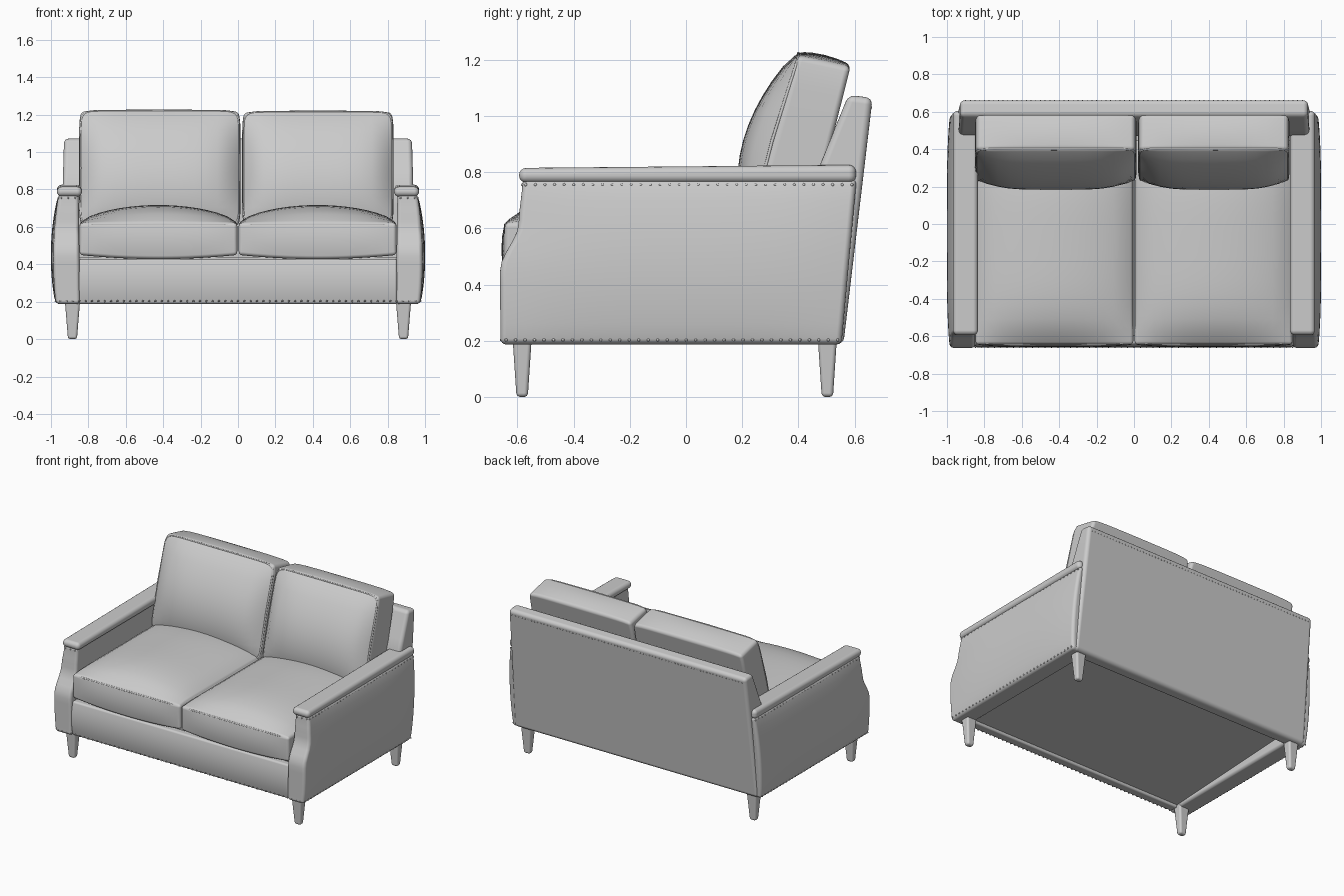
import bpy, bmesh, math
from mathutils import Vector

if "Cube" in bpy.data.objects:
    bpy.data.objects.remove(bpy.data.objects["Cube"])

# One pale grey upholstery colour for everything
fabric = bpy.data.materials.new("pale_grey_fabric")
fabric.use_nodes = True
GREY = (0.6, 0.6, 0.6, 1)
fabric.diffuse_color = GREY
fabric.node_tree.nodes["Principled BSDF"].inputs["Base Color"].default_value = GREY


def lerp(a, b, t):
    return a + (b - a) * t


def profile(points, z):
    """Height-to-value lookup along a short list of points."""
    for (z0, a), (z1, b) in zip(points, points[1:]):
        if z <= z1:
            t = (z - z0) / (z1 - z0)
            return lerp(a, b, t * t * (3 - 2 * t))
    return points[-1][1]


def finish(name, bm):
    mesh = bpy.data.meshes.new(name)
    bmesh.ops.recalc_face_normals(bm, faces=bm.faces)
    bm.to_mesh(mesh)
    bm.free()
    mesh.materials.append(fabric)
    mesh.polygons.foreach_set("use_smooth", [True] * len(mesh.polygons))
    obj = bpy.data.objects.new(name, mesh)
    bpy.context.collection.objects.link(obj)
    return obj


def block(name, shape, segments, bevel):
    """Sliced box whose points (-1..1) are moved by a shape function, with rounded rims."""
    bm = bmesh.new()
    layer = bm.edges.layers.float.new("bevel_weight_edge")
    bmesh.ops.create_cube(bm, size=2)
    for axis, count in enumerate(segments):
        normal = Vector([float(i == axis) for i in range(3)])
        for i in range(1, count):
            bmesh.ops.bisect_plane(bm, geom=bm.verts[:] + bm.edges[:] + bm.faces[:],
                                   plane_co=normal * (2 * i / count - 1), plane_no=normal)
    for e in bm.edges:
        mid = (e.verts[0].co + e.verts[1].co) / 2
        e[layer] = float(sum(abs(c) > 0.999 for c in mid) >= 2)
    for v in bm.verts:
        v.co = Vector(shape(*(max(-1, min(1, c)) for c in v.co)))
    mod = finish(name, bm).modifiers.new("soft_edges", "BEVEL")
    mod.limit_method = "WEIGHT"
    mod.width = bevel
    mod.segments = 4
    mod.harden_normals = True


def piping(name, points):
    """Thin welt cord sewn along a closed seam."""
    curve = bpy.data.curves.new(name, "CURVE")
    curve.dimensions = "3D"
    curve.bevel_depth = 0.006
    curve.bevel_resolution = 2
    spline = curve.splines.new("POLY")
    spline.points.add(len(points) - 1)
    for p, co in zip(spline.points, points):
        p.co = (*co, 1)
    spline.use_cyclic_u = True
    curve.materials.append(fabric)
    bpy.context.collection.objects.link(bpy.data.objects.new(name, curve))


def rounded_loop(n=64, power=0.1):
    """Square loop in -1..1 with softened corners."""
    for i in range(n):
        a = 2 * math.pi * i / n
        c, s = math.cos(a), math.sin(a)
        yield math.copysign(abs(c) ** power, c), math.copysign(abs(s) ** power, s)


def swell(t):
    """Bulge factor that is zero at both ends of 0..1."""
    return max(0, math.sin(math.pi * t)) ** 0.7


FRONT = [(0.187, -0.66), (0.45, -0.662), (0.62, -0.595), (0.77, -0.582)]


def arm_shape(side):
    def shape(u, v, w):
        t = (w + 1) / 2
        z = lerp(0.187, 0.775, t)
        y = lerp(profile(FRONT, z), lerp(0.553, 0.607, t), (v + 1) / 2)
        outer = lerp(0.972, 0.957, t) + lerp(0.036, 0.02, v ** 4) * swell(t)
        return side * lerp(lerp(0.845, 0.852, t), outer, (u + 1) / 2), y, z
    return shape


def cap_shape(side):
    def shape(u, v, w):
        top = lerp(0.815, 0.826, (v + 1) / 2)
        return side * lerp(0.834, 0.968, (u + 1) / 2), lerp(-0.594, 0.605, (v + 1) / 2), \
            lerp(0.762, top, (w + 1) / 2)
    return shape


def seat_shape(side):
    def shape(u, v, w):
        crown = (1 - u * u) ** 0.7 * (1 - v ** 4) ** 0.8
        front = -0.645 - 0.012 * (1 - u ** 4) * (1 - w * w)
        z = lerp(0.45 - 0.022 * (1 - u * u), 0.622, (w + 1) / 2)
        if w > 0.999:
            z += 0.095 * crown
        return side * lerp(0.004, 0.847, (u + 1) / 2), lerp(front, 0.45, (v + 1) / 2), z
    return shape


def back_cushion_shape(side):
    inner, outer, height = (0.022, 0.832, 1.222) if side > 0 else (-0.014, 0.85, 1.228)

    def shape(u, v, w):
        # Pull the four corners in slightly
        u, w = u * (1 - 0.025 * w ** 8), w * (1 - 0.025 * u ** 8)
        t = (w + 1) / 2
        front, rear = lerp(0.225, 0.402, t), lerp(0.44, 0.587, t)
        if v < 0:
            front -= 0.11 * (1 - u ** 4) ** 0.7 * swell(t)
        top = lerp(height, 1.182, (v + 1) / 2) + 0.012 * (1 - u * u) * (1 - v * v)
        return side * lerp(inner, outer, (u + 1) / 2), lerp(front, rear, (v + 1) / 2), lerp(0.6, top, t)
    return shape


def back_shape(u, v, w):
    t = (w + 1) / 2
    front = 0.47 + 0.36 * max(0, t - 0.7)
    y = lerp(front, lerp(0.56, 0.664, t), (v + 1) / 2)
    return u * lerp(0.955, 0.93, t), y, lerp(0.187, lerp(1.075, 1.064, (v + 1) / 2), t)


def rail_shape(u, v, w):
    front = -0.642 - 0.018 * (1 - w * w)
    return 0.85 * u, lerp(front, -0.58, (v + 1) / 2), lerp(0.187, 0.428, (w + 1) / 2)


def deck_shape(u, v, w):
    under = lerp(0.205, 0.265, (v + 1) / 2)
    return 0.86 * u, lerp(-0.6, 0.5, (v + 1) / 2), lerp(under, 0.44, (w + 1) / 2)


def leg_shape(x, y):
    def shape(u, v, w):
        t = (w + 1) / 2
        return x + u * lerp(0.024, 0.041, t), y + v * lerp(0.02, 0.034, t), 0.21 * t
    return shape


# Frame: back, front rail and seat deck
block("back_frame", back_shape, (12, 2, 10), 0.025)
block("front_rail", rail_shape, (8, 1, 6), 0.012)
block("seat_deck", deck_shape, (2, 2, 1), 0.005)

for side, label in ((1, "left"), (-1, "right")):
    # Arms with padded caps
    block(label + "_arm", arm_shape(side), (3, 14, 16), 0.02)
    block(label + "_arm_cap", cap_shape(side), (2, 8, 1), 0.026)

    # Cushions and their welts
    seat = seat_shape(side)
    block(label + "_seat_cushion", seat, (16, 16, 4), 0.018)
    piping(label + "_seat_welt", [seat(a * 0.985, b * 0.99, 0.9) for a, b in rounded_loop()])
    rest = back_cushion_shape(side)
    block(label + "_back_cushion", rest, (14, 4, 12), 0.02)
    piping(label + "_back_welt", [rest(a * 0.98, -0.9, b * 0.98) for a, b in rounded_loop()])

    # Tapered legs
    for y, place in ((-0.583, "front"), (0.503, "back")):
        block(label + "_" + place + "_leg", leg_shape(side * 0.885, y), (1, 1, 2), 0.014)

# Nailhead trim along the lower edge, under the arm caps and across the back
nails = []


def nail_row(a, b, step=0.034):
    a, b = Vector(a), Vector(b)
    n = round((b - a).length / step)
    nails.extend(a.lerp(b, i / n) for i in range(n + 1))


nail_row((-0.95, -0.657, 0.203), (0.95, -0.657, 0.203))
nail_row((-0.9, 0.657, 1.03), (0.9, 0.657, 1.03), 0.025)
for side in (1, -1):
    nail_row((side * 0.975, -0.64, 0.203), (side * 0.975, 0.54, 0.203))
    nail_row((side * 0.96, -0.57, 0.755), (side * 0.96, 0.59, 0.755))
    nail_row((side * 0.87, -0.582, 0.755), (side * 0.945, -0.582, 0.755))
bm = bmesh.new()
for spot in nails:
    ball = bmesh.ops.create_icosphere(bm, subdivisions=1, radius=0.006)
    bmesh.ops.translate(bm, verts=ball["verts"], vec=spot)
finish("nailhead_trim", bm)
